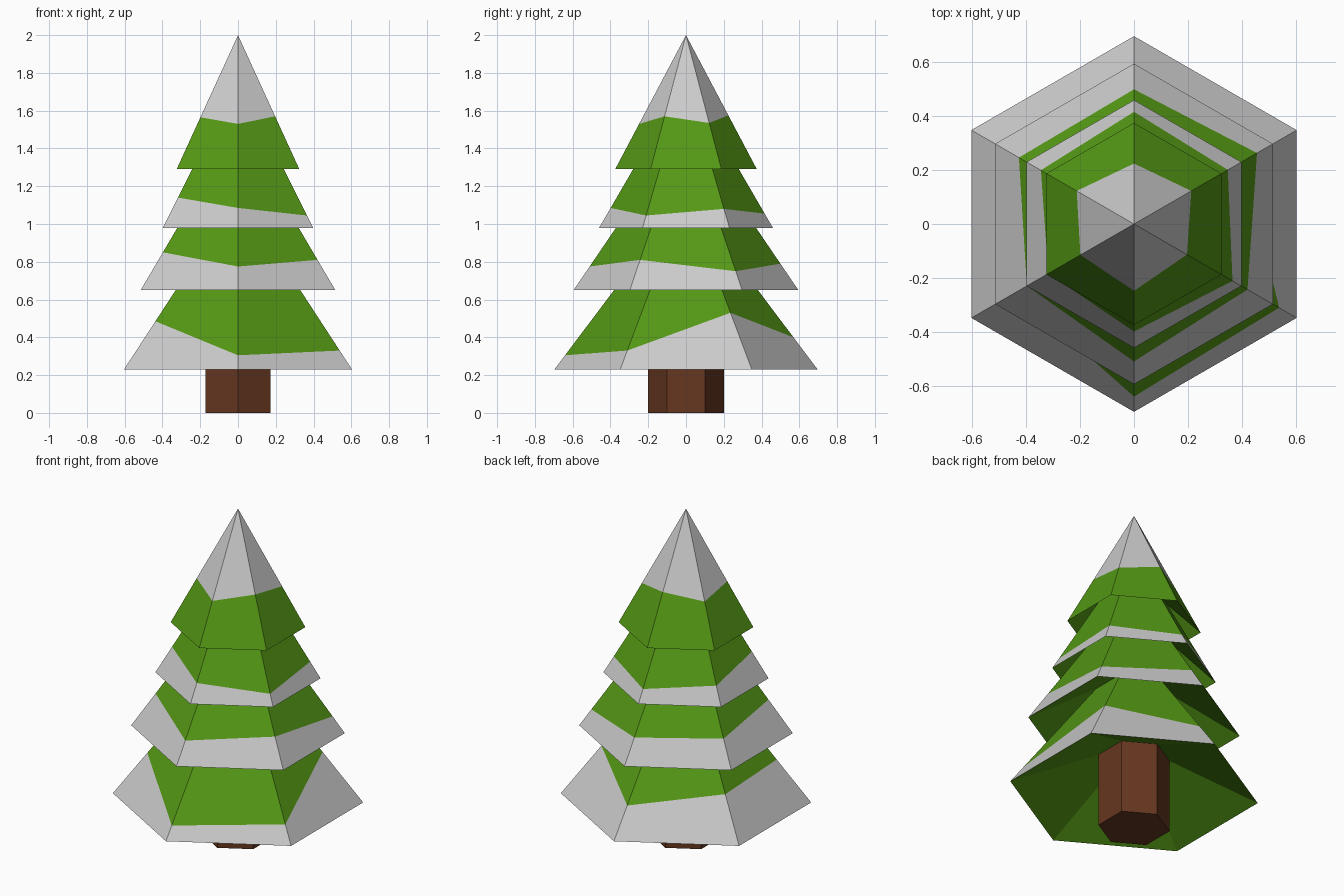
import bpy, bmesh
from math import cos, sin, radians

if "Cube" in bpy.data.objects:
    bpy.data.objects.remove(bpy.data.objects["Cube"])

ANGLES = [-150, -90, -30, 30, 90, 150]


def ring(radius, z):
    """Six points; radius may be a function of z, z may be one value or six."""
    zs = z if isinstance(z, list) else [z] * 6
    pts = []
    for a, h in zip(ANGLES, zs):
        r = radius(h) if callable(radius) else radius
        pts.append((r * cos(radians(a)), r * sin(radians(a)), h))
    return pts


def build(name, bands, caps=(), color=None):
    """Each band joins two rings, lower ring first for an outward face."""
    bm = bmesh.new()
    for low, high in bands:
        a = [bm.verts.new(p) for p in low]
        b = [bm.verts.new(p) for p in high]
        for i in range(6):
            j = (i + 1) % 6
            bm.faces.new((a[i], a[j], b[j], b[i]))
    for pts in caps:
        bm.faces.new([bm.verts.new(p) for p in pts])
    bmesh.ops.remove_doubles(bm, verts=bm.verts, dist=0.0005)
    bmesh.ops.dissolve_degenerate(bm, edges=bm.edges, dist=0.0005)
    mesh = bpy.data.meshes.new(name)
    bm.to_mesh(mesh)
    bm.free()
    obj = bpy.data.objects.new(name, mesh)
    bpy.context.collection.objects.link(obj)
    if color:
        mat = bpy.data.materials.new(name)
        mat.diffuse_color = (*color, 1)
        mat.use_nodes = True
        mat.node_tree.nodes["Principled BSDF"].inputs["Base Color"].default_value = mat.diffuse_color
        mesh.materials.append(mat)


# Tiers: rim z, rim radius, top z, top radius, snow line height at each corner
TIERS = [
    (0.23, 0.697, 0.87, 0.215, [0.485, 0.305, 0.33, 0.53, 0.40, 0.47]),
    (0.65, 0.595, 1.18, 0.235, [0.85, 0.775, 0.81, 0.75, 0.79, 0.80]),
    (0.98, 0.46, 1.45, 0.187, [1.14, 1.085, 1.045, 1.08, 1.055, 1.085]),
    (1.29, 0.375, 2.0, 0.0, [1.565, 1.53, 1.57, 1.535, 1.575, 1.535]),
]

green, snow = [], []
inner = ring(0.2, 0.45)  # where the lowest underside meets the trunk
for n, (z0, r0, z1, r1, line) in enumerate(TIERS):
    slope = lambda z: r0 + (r1 - r0) * (z - z0) / (z1 - z0)
    rim, mid, top = ring(r0, z0), ring(slope, line), ring(r1, z1)
    lower, upper = (green, snow) if n == 3 else (snow, green)
    lower.append((rim, mid))
    upper.append((mid, top))
    green.append((inner, rim))  # recessed underside
    inner = top

build("foliage", green, color=(0.09, 0.317, 0.0075))
build("snow", snow)

# Hexagonal trunk with closed base
base = ring(0.2, 0.0)
build("trunk", [(base, ring(0.2, 0.45))], caps=[base[::-1]], color=(0.133, 0.038, 0.014))
